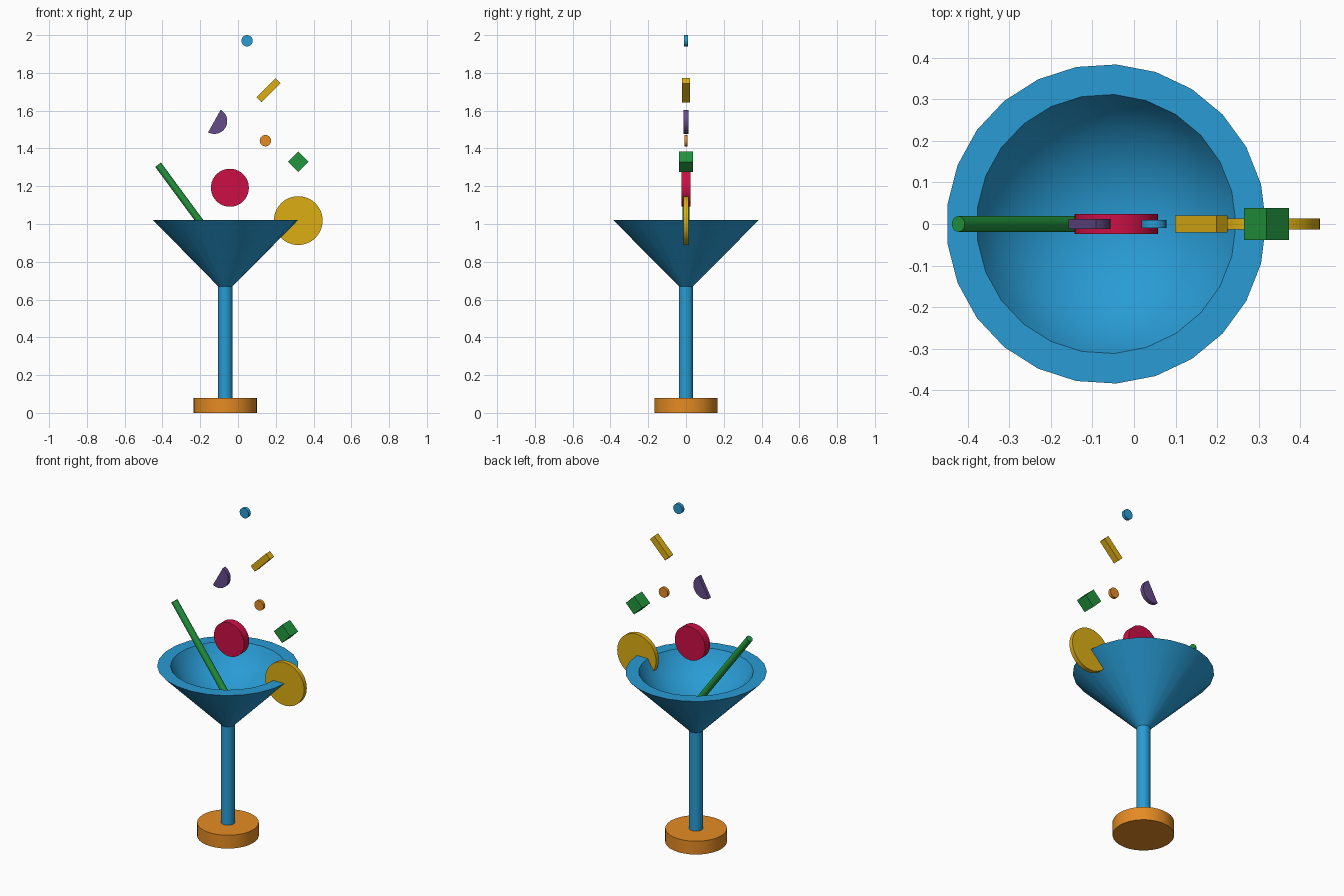
import bpy, bmesh, math
from mathutils import Matrix, Vector

if "Cube" in bpy.data.objects:
    bpy.data.objects.remove(bpy.data.objects["Cube"])

COLORS = {
    "blue": (.022, .33, .66, 1), "orange": (.78, .26, .017, 1),
    "green": (.016, .30, .048, 1), "red": (.60, .005, .06, 1),
    "yellow": (.72, .42, .007, 1), "purple": (.13, .07, .25, 1),
}
MATS = {}
for cname, rgba in COLORS.items():
    MATS[cname] = bpy.data.materials.new(cname)
    MATS[cname].diffuse_color = rgba

CX = -.067  # axis of the glass


def finish(bm, name, color, matrix):
    bmesh.ops.recalc_face_normals(bm, faces=bm.faces)
    mesh = bpy.data.meshes.new(name)
    bm.to_mesh(mesh)
    bm.free()
    mesh.materials.append(MATS[color])
    ob = bpy.data.objects.new(name, mesh)
    ob.matrix_world = matrix
    bpy.context.collection.objects.link(ob)
    bpy.ops.object.select_all(action='DESELECT')
    ob.select_set(True)
    bpy.context.view_layer.objects.active = ob
    bpy.ops.object.shade_smooth_by_angle(angle=math.radians(30))
    return ob


def lathe(name, color, profile, x, sides):
    """Spin (radius, z) points about a vertical axis; both ends lie on the axis."""
    bm = bmesh.new()
    vs = [bm.verts.new((r, 0, z)) for r, z in profile]
    edges = [bm.edges.new(p) for p in zip(vs, vs[1:])]
    bmesh.ops.spin(bm, geom=vs + edges, axis=(0, 0, 1), cent=(0, 0, 0),
                   steps=sides, angle=math.tau)
    bmesh.ops.remove_doubles(bm, verts=bm.verts, dist=1e-4)
    return finish(bm, name, color, Matrix.Translation((x, 0, 0)))


def slab(name, color, outline, x, z, half, angle=0):
    """Extrude an (x, z) outline along y, turned in the front plane."""
    bm = bmesh.new()
    face = bm.faces.new([bm.verts.new((px, -half, pz)) for px, pz in outline])
    ext = bmesh.ops.extrude_face_region(bm, geom=[face], use_keep_orig=True)
    moved = [g for g in ext["geom"] if isinstance(g, bmesh.types.BMVert)]
    bmesh.ops.translate(bm, verts=moved, vec=(0, 2 * half, 0))
    m = Matrix.Translation((x, 0, z)) @ Matrix.Rotation(-math.radians(angle), 4, 'Y')
    return finish(bm, name, color, m)


def circle(r, n=32):
    return [(r * math.cos(math.tau * i / n), r * math.sin(math.tau * i / n)) for i in range(n)]


def rect(w, h):
    return [(-w / 2, -h / 2), (w / 2, -h / 2), (w / 2, h / 2), (-w / 2, h / 2)]


# Glass: foot, stem, cone with a rounded hollow
lathe("foot", "orange", [(0, 0), (.168, 0), (.168, .08), (0, .08)], CX, 32)
lathe("stem", "blue", [(0, .08), (.038, .08), (.038, .68), (0, .68)], CX, 24)
rim_r, depth, top = .3125, .2, 1.02
R = (rim_r ** 2 + depth ** 2) / (2 * depth)
a0 = math.asin(rim_r / R)
hollow = [(R * math.sin(a0 * (1 - i / 10)),
           top + R - depth - R * math.cos(a0 * (1 - i / 10))) for i in range(11)]
lathe("bowl", "blue", [(0, .67), (.038, .67), (.385, top)] + hollow, CX, 25)

# Straw leaning from the bowl floor out over the rim
a, b = Vector((-.07, 0, .835)), Vector((-.423, 0, 1.314))
bm = bmesh.new()
bmesh.ops.create_cone(bm, cap_ends=True, segments=24, radius1=.019, radius2=.019,
                      depth=(b - a).length)
finish(bm, "straw", "green",
       Matrix.Translation((a + b) / 2) @ (b - a).to_track_quat('Z', 'Y').to_matrix().to_4x4())

# Garnishes
slab("cherry", "red", circle(.1005, 40), -.043, 1.192, .024)
slab("citrus_slice", "yellow", circle(.129, 48), .319, 1.018, .013)

# Floating confetti
slab("green_cube", "green", rect(.077, .077), .319, 1.329, .038, 45)
slab("orange_dot", "orange", circle(.03, 24), .145, 1.441, .009)
slab("yellow_bar", "yellow", rect(.142, .038), .162, 1.708, .02, 45)
slab("blue_dot", "blue", circle(.03, 24), .048, 1.97, .01)
half_disc = [(.068 * math.cos(math.pi * i / 20 - math.pi / 2),
              .068 * math.sin(math.pi * i / 20 - math.pi / 2)) for i in range(21)]
slab("purple_half_disc", "purple", half_disc, -.125, 1.545, .012, -29)

for m in bpy.data.materials:
    if m.users and not m.is_grease_pencil:
        m.use_nodes = True
        m.node_tree.nodes["Principled BSDF"].inputs["Base Color"].default_value = m.diffuse_color
